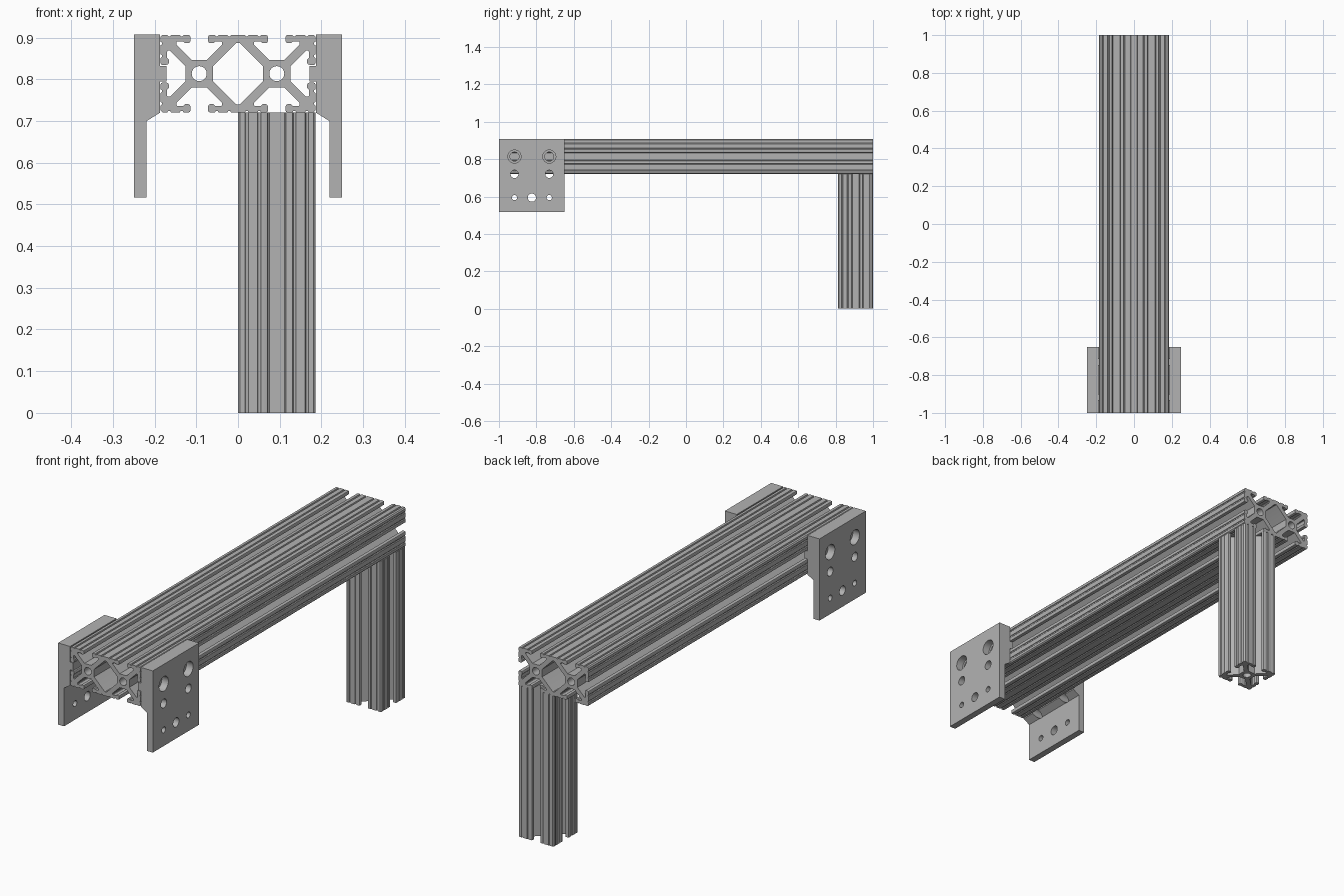
import bpy
import bmesh
from math import cos, sin, pi
from mathutils import Matrix

if "Cube" in bpy.data.objects:
    bpy.data.objects.remove(bpy.data.objects["Cube"])

H = 0.093           # half width of one extrusion cell
BEAM_Z = 0.8135     # beam centre height

metal = bpy.data.materials.new("aluminium grey")
metal.use_nodes = True
grey = (0.45, 0.45, 0.45, 1)
metal.diffuse_color = grey
metal.node_tree.nodes["Principled BSDF"].inputs["Base Color"].default_value = grey


def circle(cx, cy, r, n=32):
    return [(cx + r * cos(2 * pi * i / n), cy + r * sin(2 * pi * i / n)) for i in range(n)]


def baked_mesh(ob):
    dg = bpy.context.evaluated_depsgraph_get()
    return bpy.data.meshes.new_from_object(ob.evaluated_get(dg))


def extrude_profile(name, loops, length, location, upright=False):
    """Fill closed 2D loops (inner ones become holes) and extrude them."""
    curve = bpy.data.curves.new(name, "CURVE")
    curve.dimensions = "2D"
    curve.fill_mode = "BOTH"
    curve.extrude = length / 2
    for pts in loops:
        s = curve.splines.new("POLY")
        s.points.add(len(pts) - 1)
        for p, (x, y) in zip(s.points, pts):
            p.co = (x, y, 0, 1)
        s.use_cyclic_u = True
    temp = bpy.data.objects.new("profile_helper", curve)
    bpy.context.collection.objects.link(temp)
    bpy.context.view_layer.update()
    mesh = baked_mesh(temp)
    bpy.data.objects.remove(temp)

    bm = bmesh.new()
    bm.from_mesh(mesh)
    bmesh.ops.remove_doubles(bm, verts=bm.verts, dist=0.00005)
    if not upright:
        bmesh.ops.rotate(bm, verts=bm.verts, matrix=Matrix.Rotation(pi / 2, 3, "X"))
    bmesh.ops.translate(bm, verts=bm.verts, vec=location)
    bmesh.ops.recalc_face_normals(bm, faces=bm.faces)
    bm.to_mesh(mesh)
    bm.free()
    mesh.name = name
    mesh.materials.clear()
    mesh.materials.append(metal)
    ob = bpy.data.objects.new(name, mesh)
    bpy.context.collection.objects.link(ob)
    return ob


def groove(u, r=0.004):
    """Small round groove in the outer skin."""
    return [(u - r * cos(pi * i / 6), H - r * sin(pi * i / 6)) for i in range(7)]


# Half of a T-slot, from the corner to the slot floor: (along side, outward)
half_slot = [(-0.088, H)] + groove(-0.072) + groove(-0.042) + [
    (-0.026, H), (-0.0225, 0.0915), (-0.021, 0.088), (-0.021, 0.079),
    (-0.0225, 0.075), (-0.026, 0.073), (-0.034, 0.073), (-0.038, 0.077),
    (-0.053, 0.077), (-0.055, 0.075), (-0.055, 0.070), (-0.018, 0.033)]
slot_side = half_slot + [(-u, w) for u, w in reversed(half_slot)]


def side(k, cx=0):
    """One slotted side: 0 bottom, 1 right, 2 top, 3 left."""
    c, s = round(cos(k * pi / 2)), round(sin(k * pi / 2))
    return [(cx + u * c + w * s, u * s - w * c) for u, w in slot_side]


# Double-width beam with two bores and a central diamond cavity
outline = side(0, -H) + side(0, H) + side(1, H) + side(2, H) + side(2, -H) + side(3, -H)
quarter = [(0.060, 0.018), (0.007, 0.071), (0.003, 0.074)]
top = quarter + [(-x, y) for x, y in reversed(quarter)]
diamond = top + [(-x, -y) for x, y in top]
beam = extrude_profile("horizontal_beam",
                       [outline, diamond, circle(-H, 0, 0.018), circle(H, 0, 0.018)],
                       2, (0, 0, BEAM_Z))

# Single-width post under the rear end
post_outline = [p for k in range(4) for p in side(k)]
post_height = BEAM_Z - H
post = extrude_profile("rear_post", [post_outline, circle(0, 0, 0.018)],
                       post_height, (H, 1 - H, post_height / 2), upright=True)


def drill(ob, y, z, r, x0, x1):
    """Cut a round hole along x."""
    bm = bmesh.new()
    bmesh.ops.create_cone(bm, cap_ends=True, segments=32, radius1=r, radius2=r,
                          depth=abs(x1 - x0),
                          matrix=Matrix.Translation(((x0 + x1) / 2, y, z))
                          @ Matrix.Rotation(pi / 2, 4, "Y"))
    mesh = bpy.data.meshes.new("drill")
    bm.to_mesh(mesh)
    bm.free()
    cutter = bpy.data.objects.new("drill", mesh)
    cutter.hide_render = True
    bpy.context.collection.objects.link(cutter)
    mod = ob.modifiers.new("hole", "BOOLEAN")
    mod.operation, mod.solver, mod.object = "DIFFERENCE", "EXACT", cutter
    return cutter


# Side brackets: thick pad with a key in the beam slot, thin plate below
FRONT, MID, BACK = -0.917, -0.824, -0.731
bracket_profile = [
    (0.25, 0.517), (0.25, 0.907), (0.187, 0.907), (0.187, 0.832), (0.171, 0.832),
    (0.171, 0.795), (0.187, 0.795), (0.187, 0.72), (0.219, 0.70), (0.219, 0.517)]
brackets = []
for name, sx in (("left_bracket", 1), ("right_bracket", -1)):
    ob = extrude_profile(name, [[(sx * x, z) for x, z in bracket_profile]],
                         0.35, (0, -0.825, 0))
    cutters = []
    for y in (FRONT, BACK):
        cutters += [
            drill(ob, y, BEAM_Z, 0.024, sx * 0.15, sx * 0.27),   # bolt hole
            drill(ob, y, BEAM_Z, 0.035, sx * 0.215, sx * 0.27),  # counterbore
            drill(ob, y, 0.72, 0.021, sx * 0.15, sx * 0.27),
            drill(ob, y, 0.594, 0.014, sx * 0.15, sx * 0.27)]
    cutters.append(drill(ob, MID, 0.594, 0.022, sx * 0.15, sx * 0.27))
    bpy.context.view_layer.update()
    mesh = baked_mesh(ob)
    ob.modifiers.clear()
    ob.data = mesh
    mesh.name = name
    for c in cutters:
        bpy.data.objects.remove(c)
    brackets.append(ob)

# Smooth bores and rounded edges, keep the rest sharp
bpy.ops.object.select_all(action="DESELECT")
for ob in [beam, post] + brackets:
    ob.select_set(True)
bpy.context.view_layer.objects.active = beam
bpy.ops.object.shade_smooth_by_angle(angle=pi / 6)
